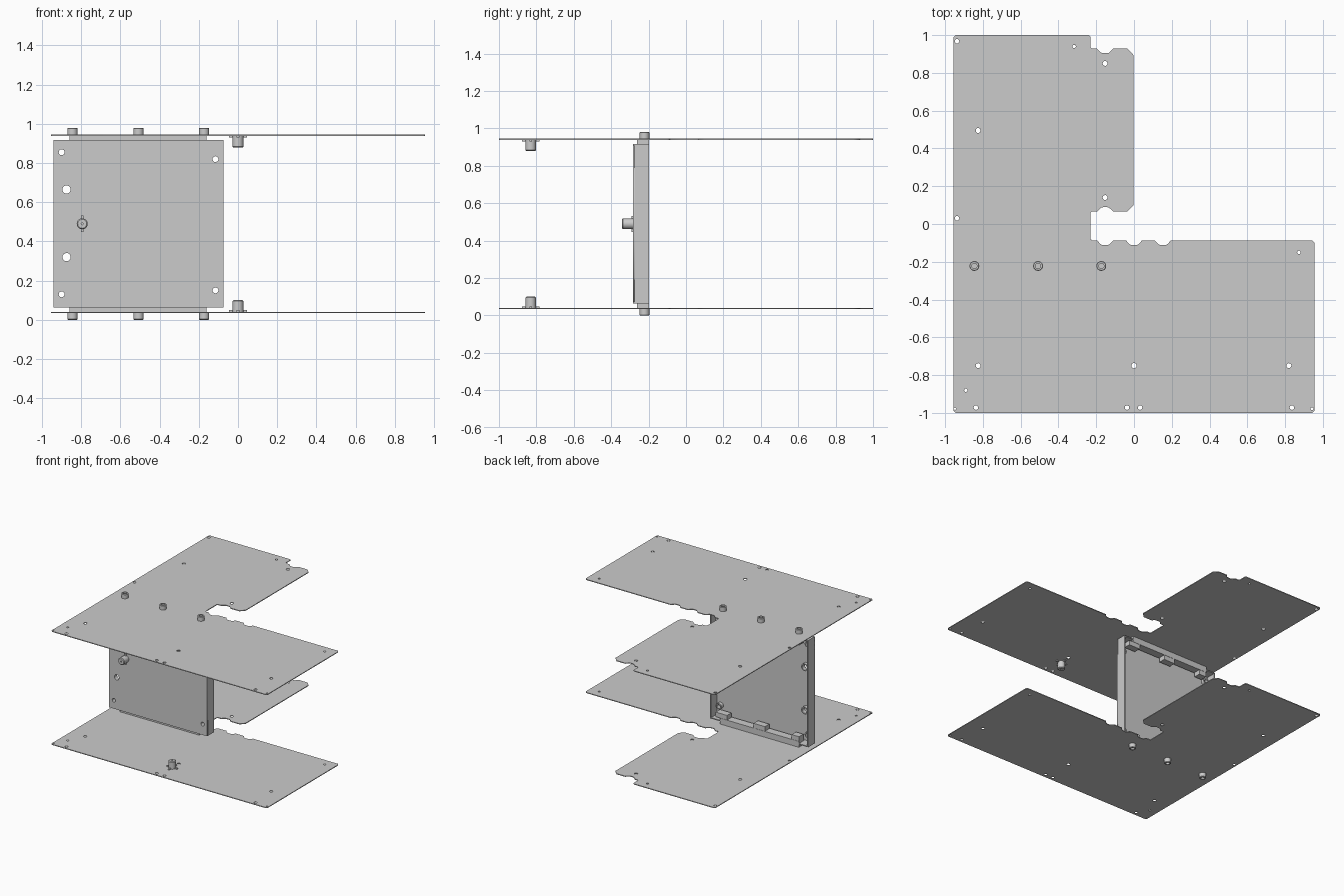
import bpy, bmesh, math
from mathutils import Vector, Matrix

if "Cube" in bpy.data.objects:
    bpy.data.objects.remove(bpy.data.objects["Cube"])

H = 0.98  # overall height; everything mirrors about z = H / 2


def finish(name, bm, smooth=False):
    bmesh.ops.remove_doubles(bm, verts=bm.verts, dist=1e-5)
    bmesh.ops.recalc_face_normals(bm, faces=bm.faces)
    me = bpy.data.meshes.new(name)
    bm.to_mesh(me)
    bm.free()
    ob = bpy.data.objects.new(name, me)
    bpy.context.collection.objects.link(ob)
    if smooth:
        bpy.ops.object.select_all(action='DESELECT')
        ob.select_set(True)
        bpy.context.view_layer.objects.active = ob
        bpy.ops.object.shade_smooth_by_angle(angle=math.radians(35))
    return ob


def box(name, x0, x1, y0, y1, z0, z1):
    bm = bmesh.new()
    m = Matrix.Translation(((x0 + x1) / 2, (y0 + y1) / 2, (z0 + z1) / 2))
    bmesh.ops.create_cube(bm, size=1, matrix=m @ Matrix.Diagonal((x1 - x0, y1 - y0, z1 - z0, 1)))
    return finish(name, bm)


def lathe(name, profile, at, axis, n=24):
    """Revolve (radius, height) points about an axis starting at a point."""
    bm = bmesh.new()
    vs = [bm.verts.new((r, 0, h)) for r, h in profile]
    es = [bm.edges.new(p) for p in zip(vs, vs[1:])]
    bmesh.ops.spin(bm, geom=vs + es, cent=(0, 0, 0), axis=(0, 0, 1),
                   angle=2 * math.pi, steps=n, use_duplicate=False)
    rot = Vector(axis).to_track_quat('Z', 'Y').to_matrix().to_4x4()
    bm.transform(Matrix.Translation(at) @ rot)
    return finish(name, bm, True)


def sheet(name, outline, holes, thick, matrix):
    """Flat sheet with round holes, from a filled 2D curve."""
    cu = bpy.data.curves.new(name, 'CURVE')
    cu.dimensions, cu.fill_mode, cu.extrude = '2D', 'BOTH', thick / 2
    rings = [outline]
    for x, y, r in holes:
        rings.append([(x + r * math.cos(a * math.pi / 8), y + r * math.sin(a * math.pi / 8))
                      for a in range(16)])
    for ring in rings:
        sp = cu.splines.new('POLY')
        sp.points.add(len(ring) - 1)
        for p, (x, y) in zip(sp.points, ring):
            p.co = (x, y, 0, 1)
        sp.use_cyclic_u = True
    tmp = bpy.data.objects.new(name + "_curve", cu)
    bpy.context.collection.objects.link(tmp)
    bpy.context.view_layer.update()
    me = bpy.data.meshes.new_from_object(tmp.evaluated_get(bpy.context.evaluated_depsgraph_get()))
    bm = bmesh.new()
    bm.from_mesh(me)
    bm.transform(matrix)
    bpy.data.objects.remove(tmp)
    bpy.data.meshes.remove(me)
    return finish(name, bm)


def bite(cx, y, depth):
    """Rounded scallop in a horizontal edge, left to right."""
    return [(cx - .042 + .084 * i / 8, y + depth * min(1, 1.25 * math.sin(math.pi * i / 8)))
            for i in range(9)]


# L-shaped plate outline, clockwise from the top left
outline = [(-.955, .99), (-.945, 1), (-.24, 1), (-.23, .99), (-.23, .935), (-.222, .928)]
outline += bite(-.153, .928, -.024)
outline += [(-.035, .928), (-.003, .895), (-.003, .1), (-.035, .067)]
outline += bite(-.153, .067, .022)[::-1]
outline += [(-.222, .067), (-.23, .06), (-.23, -.08), (-.222, -.087)]
for cx in (-.153, 0, .153):
    outline += bite(cx, -.087, -.025)
outline += [(.945, -.087), (.955, -.1), (.955, -.99), (.945, -1), (-.945, -1), (-.955, -.99)]

plate_holes = [(-.937, .968, .012), (-.317, .94, .009), (-.153, .85, .013), (-.153, .14, .013),
               (-.825, .495, .013), (-.937, .03, .012), (.873, -.15, .009), (-.825, -.75, .013),
               (0, -.75, .014), (.82, -.75, .013), (-.89, -.88, .009), (-.837, -.972, .012),
               (-.947, -.978, .006), (-.037, -.972, .012), (.032, -.972, .012),
               (.836, -.972, .012), (.942, -.978, .008)]

STUD = [(0, 0), (.028, 0), (.028, .055), (.023, .06), (.005, .06), (.005, .045), (0, .045)]
PIN = [(0, 0), (.026, 0), (.026, .033), (.023, .036), (.014, .036), (.014, .004), (0, .004)]
PIN_X = (-.845, -.508, -.173)

# Lower and upper plates with their fixings
for side, s in (("lower", 1), ("upper", -1)):
    def Z(z):
        return z if s == 1 else H - z

    def zbox(name, x0, x1, y0, y1, z0, z1):
        box(side + name, x0, x1, y0, y1, min(Z(z0), Z(z1)), max(Z(z0), Z(z1)))

    sheet(side + "_plate", outline, plate_holes, .006, Matrix.Translation((0, 0, Z(.038))))
    # Inward stud with a thin cross foot
    lathe(side + "_stud", STUD, (0, -.83, Z(.041)), (0, 0, s))
    zbox("_stud_foot_x", -.046, .046, -.837, -.823, .041, .049)
    zbox("_stud_foot_y", -.007, .007, -.877, -.783, .041, .049)
    # Mounting rail between plate and tray, with screw blocks and pins
    zbox("_rail", -.86, -.16, -.262, -.198, .041, .088)
    for i, x in enumerate(PIN_X):
        x0 = max(x - .05, -.86)
        x1 = min(x + .05, -.12)
        zbox(f"_screw_block_{i}", x0, x1, -.255, -.2, .088, .125)
        lathe(f"{side}_pin_{i}", PIN, (x, -.222, Z(.036)), (0, 0, -s))
    # Tray wall along this edge
    zbox("_tray_wall", -.942, -.075, -.283, -.198, .063, .071)

# Upright tray: face sheet and side walls, open to the back
face_holes = [(-.9, .855, .015), (-.9, .13, .015), (-.115, .82, .015), (-.115, .15, .015),
              (-.875, .665, .021), (-.875, .32, .021)]
sheet("tray_face", [(-.942, .063), (-.075, .063), (-.075, H - .063), (-.942, H - .063)],
      face_holes, .008, Matrix.Translation((0, -.279, 0)) @ Matrix.Rotation(math.pi / 2, 4, 'X'))
box("tray_left_wall", -.942, -.934, -.283, -.198, .071, H - .071)
box("tray_right_wall", -.083, -.075, -.283, -.198, .071, H - .071)

# Ring bosses behind the face holes
for i, (x, z, r) in enumerate(face_holes):
    ring = [(r, 0), (r + .009, 0), (r + .009, .028), (r, .028), (r, 0)]
    lathe(f"tray_boss_{i}", ring, (x, -.276, z), (0, 1, 0))

# Front stud on the tray face
lathe("tray_stud", STUD, (-.795, -.283, .49), (0, -1, 0))
box("tray_stud_foot", -.802, -.788, -.292, -.283, .447, .533)
